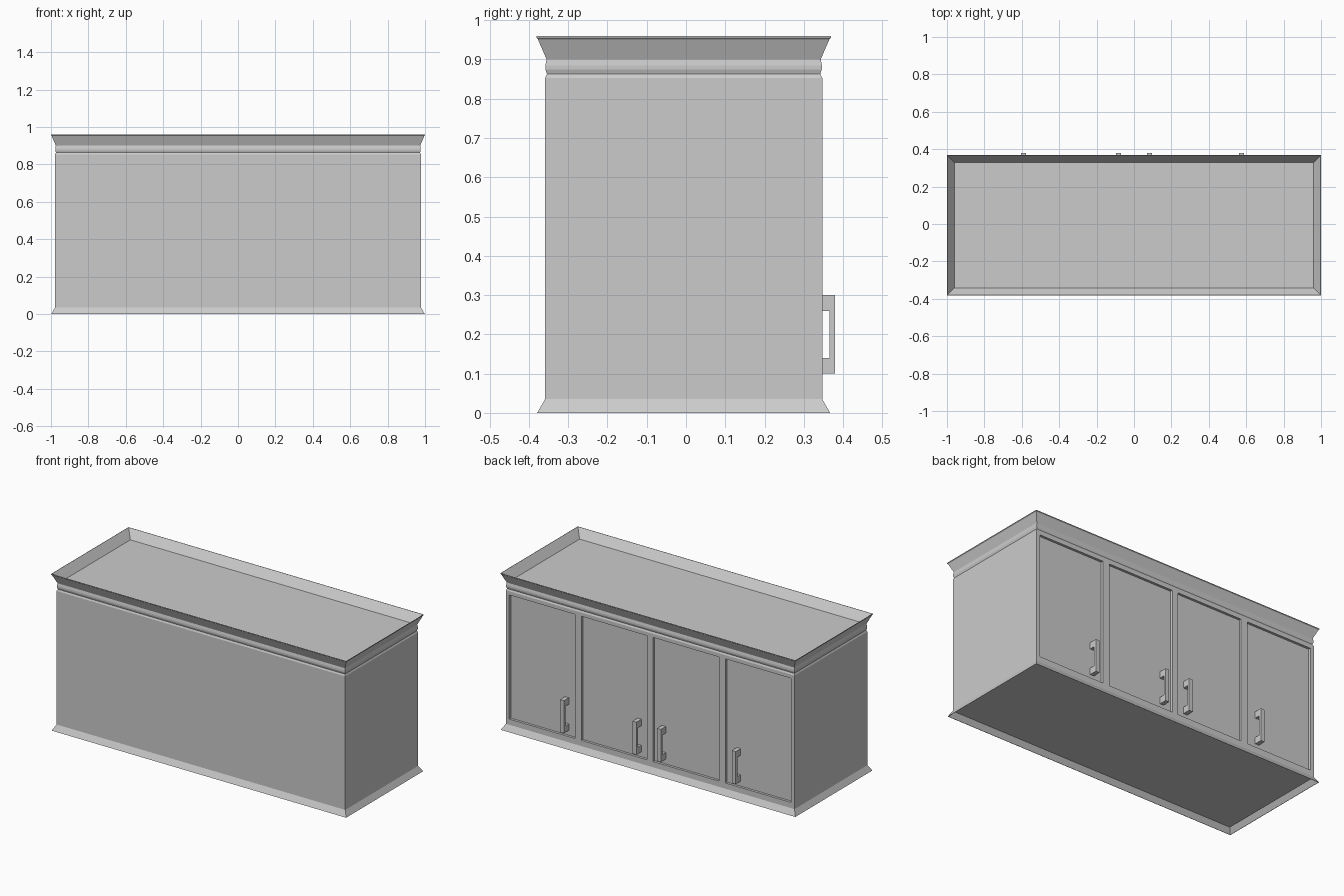
import bpy, bmesh

if "Cube" in bpy.data.objects:
    bpy.data.objects.remove(bpy.data.objects["Cube"])

HX, HY, CY = 0.978, 0.353, -0.006      # body half sizes and y centre
BACK = CY + HY                         # door side
DEPTH = 0.015                          # door recess


def add_object(name, bm):
    bmesh.ops.recalc_face_normals(bm, faces=bm.faces)
    mesh = bpy.data.meshes.new(name)
    bm.to_mesh(mesh)
    bm.free()
    ob = bpy.data.objects.new(name, mesh)
    bpy.context.collection.objects.link(ob)
    return ob


def add_box(bm, x, y, z):
    """Box from (min, max) pairs."""
    verts = bmesh.ops.create_cube(bm, size=1)["verts"]
    for v in verts:
        v.co = [(r[0] + r[1]) / 2 + c * (r[1] - r[0]) for r, c in zip((x, y, z), v.co)]


def loft_rectangles(name, profile):
    """Stack rectangles given as (outward offset, height) and cap both ends."""
    bm = bmesh.new()
    rings = []
    for off, z in profile:
        a, b = HX + off, HY + off
        rings.append([bm.verts.new((sx * a, CY + sy * b, z))
                      for sx, sy in ((-1, -1), (1, -1), (1, 1), (-1, 1))])
    for lo, hi in zip(rings, rings[1:]):
        for i in range(4):
            j = (i + 1) % 4
            bm.faces.new((lo[i], lo[j], hi[j], hi[i]))
    bm.faces.new(rings[0][::-1])
    bm.faces.new(rings[-1])
    return add_object(name, bm)


# carcass: hollow plinth skirt, body, moulding, flared crown and sunken top
carcass = loft_rectangles("cabinet_carcass", [
    (-0.003, 0.031), (0.018, 0.0), (0.020, 0.0), (0.0, 0.035),
    (0.0, 0.853), (-0.005, 0.863), (-0.001, 0.875), (-0.001, 0.885),
    (-0.004, 0.900), (0.018, 0.951), (0.022, 0.955), (0.022, 0.960),
    (0.020, 0.960), (-0.018, 0.908)])

# four recessed door panels cut into the carcass
bm = bmesh.new()
for x0, x1 in ((0.02, 0.465), (0.51, 0.955)):
    for side in (-1, 1):
        add_box(bm, sorted((side * x0, side * x1)), (BACK - DEPTH, BACK + 0.1), (0.07, 0.83))
cutter = add_object("door_cutter", bm)
cutter.hide_render = True
cut = carcass.modifiers.new("doors", "BOOLEAN")
cut.operation = "DIFFERENCE"
cut.solver = "EXACT"
cut.object = cutter
bpy.context.view_layer.objects.active = carcass
bpy.ops.object.modifier_apply(modifier=cut.name)
bpy.data.objects.remove(cutter)

# door pulls: two feet and an upright bar
for n, x in enumerate((-0.59, -0.083, 0.083, 0.575)):
    bm = bmesh.new()
    for z in (0.10, 0.26):
        add_box(bm, (x - 0.013, x + 0.013), (BACK - DEPTH - 0.002, 0.367), (z, z + 0.04))
    add_box(bm, (x - 0.013, x + 0.013), (0.365, 0.38), (0.10, 0.30))
    add_object(f"door_handle_{n + 1}", bm)
